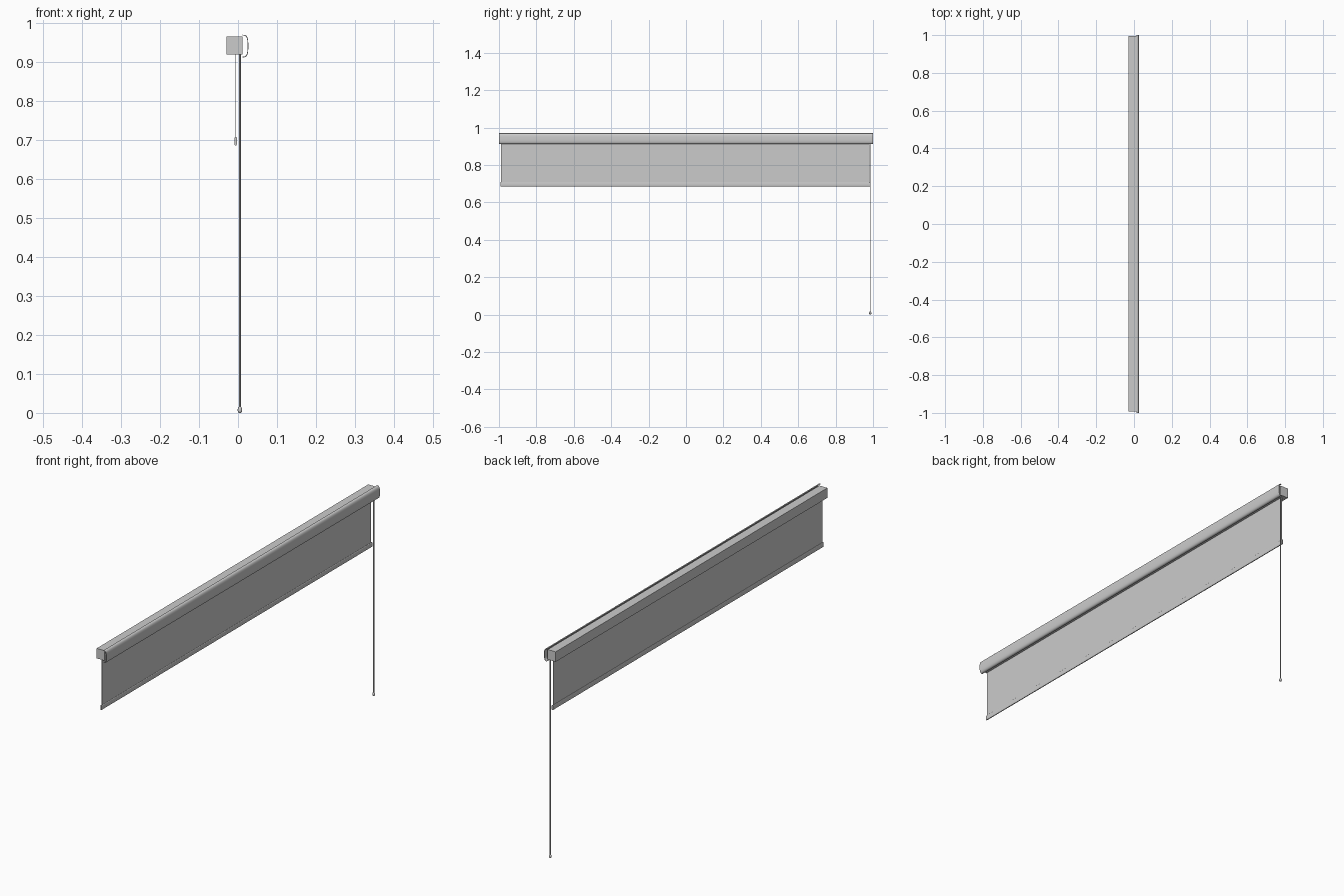
import bpy, bmesh, math

if "Cube" in bpy.data.objects:
    bpy.data.objects.remove(bpy.data.objects["Cube"])


def extrude_profile(name, pts, y0, y1, smooth=True):
    """Sweep a closed (x, z) profile along y."""
    bm = bmesh.new()
    a = [bm.verts.new((x, y0, z)) for x, z in pts]
    b = [bm.verts.new((x, y1, z)) for x, z in pts]
    n = len(pts)
    bm.faces.new(a)
    bm.faces.new(b[::-1])
    for i in range(n):
        j = (i + 1) % n
        bm.faces.new((a[i], b[i], b[j], a[j]))
    bmesh.ops.recalc_face_normals(bm, faces=bm.faces)
    return finish(name, bm, smooth)


def lathe(name, x, y, profile, seg=16):
    """Revolve (radius, z) rings around a vertical axis."""
    bm = bmesh.new()
    rings = []
    for r, z in profile:
        rings.append([bm.verts.new((x + r * math.cos(2 * math.pi * k / seg),
                                    y + r * math.sin(2 * math.pi * k / seg), z))
                      for k in range(seg)])
    for lo, hi in zip(rings, rings[1:]):
        for k in range(seg):
            m = (k + 1) % seg
            bm.faces.new((lo[k], lo[m], hi[m], hi[k]))
    bm.faces.new(rings[0][::-1])
    bm.faces.new(rings[-1])
    return finish(name, bm, True)


def finish(name, bm, smooth):
    me = bpy.data.meshes.new(name)
    bm.to_mesh(me)
    bm.free()
    ob = bpy.data.objects.new(name, me)
    bpy.context.collection.objects.link(ob)
    if smooth:
        bpy.ops.object.select_all(action='DESELECT')
        ob.select_set(True)
        bpy.context.view_layer.objects.active = ob
        bpy.ops.object.shade_smooth_by_angle(angle=math.radians(35))
    return ob


def rect(x0, x1, z0, z1):
    return [(x0, z0), (x1, z0), (x1, z1), (x0, z1)]


def bowed_shell(x_back, depth, z_mid, half, thick, n=20):
    """C-shaped section: flat-fronted bow with rounded top and bottom lips."""
    def arc(d, h):
        out = []
        for i in range(n + 1):
            t = -math.pi / 2 + math.pi * i / n
            c, s = math.cos(t), math.sin(t)
            out.append((x_back + d * max(c, 0) ** 0.6,
                        z_mid + h * math.copysign(abs(s) ** 0.7, s)))
        return out
    return arc(depth, half) + arc(depth - thick, half - thick)[::-1]


# Headrail box
extrude_profile("headrail", rect(-0.029, 0.012, 0.919, 0.965), -0.992, 0.994, False)

# Curved front valance
extrude_profile("valance", bowed_shell(0.012, 0.0145, 0.941, 0.029, 0.002), -1.0, 1.0)

# Hanging fabric
extrude_profile("fabric", rect(-0.0065, -0.0045, 0.692, 0.925), -0.988, 0.980, False)

# Rounded bottom rail
rail = []
for i in range(20):
    t = 2 * math.pi * i / 20
    c, s = math.cos(t), math.sin(t)
    rail.append((-0.006 + 0.0035 * math.copysign(abs(c) ** 0.6, c),
                 0.697 + 0.011 * math.copysign(abs(s) ** 0.6, s)))
extrude_profile("bottom_rail", rail, -0.993, 0.986)

# Pull cord and its end weight
lathe("pull_cord", 0.005, 0.985, [(0.0023, 0.012), (0.0023, 0.925)], 10)
lathe("cord_weight", 0.005, 0.985,
      [(0.0025, 0.0), (0.0048, 0.002), (0.0058, 0.005), (0.0058, 0.009),
       (0.0045, 0.013), (0.0025, 0.016)])
